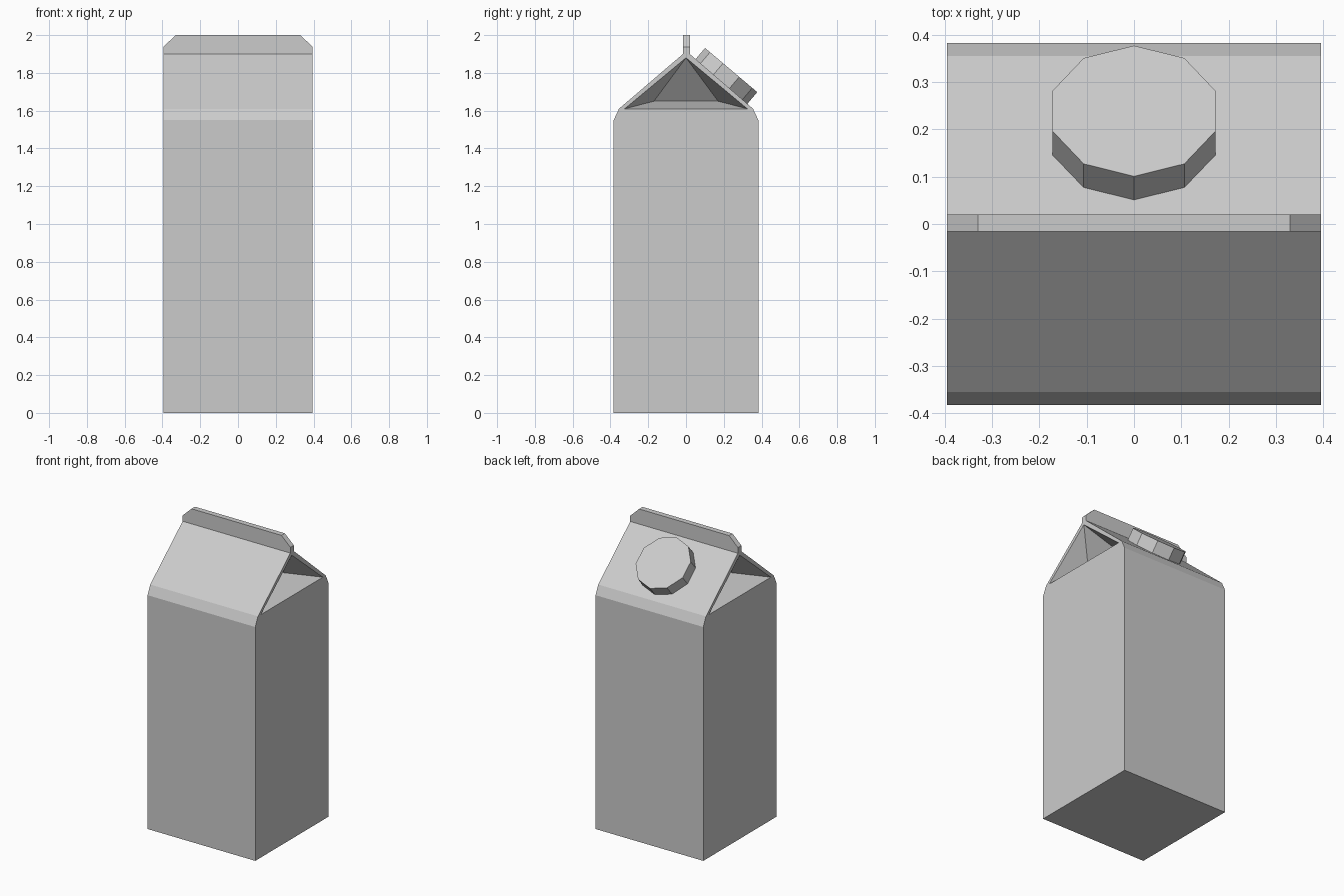
import bpy, bmesh, math
from mathutils import Vector, Matrix

if "Cube" in bpy.data.objects:
    bpy.data.objects.remove(bpy.data.objects["Cube"])

HALF_X = 0.395


def finish(bm, name):
    bmesh.ops.recalc_face_normals(bm, faces=bm.faces[:])
    mesh = bpy.data.meshes.new(name)
    bm.to_mesh(mesh)
    bm.free()
    obj = bpy.data.objects.new(name, mesh)
    bpy.context.collection.objects.link(obj)
    return obj


def prism(points, direction):
    """Extrude one closed polygon along a direction."""
    bm = bmesh.new()
    face = bm.faces.new([bm.verts.new(p) for p in points])
    ext = bmesh.ops.extrude_face_region(bm, geom=[face], use_keep_orig=True)
    moved = [g for g in ext["geom"] if isinstance(g, bmesh.types.BMVert)]
    bmesh.ops.translate(bm, verts=moved, vec=direction)
    return bm


# Carton: gabled side profile with the top fin, extruded along x
profile = [(-0.383, 0), (0.383, 0), (0.383, 1.55), (0.355, 1.61), (0.02, 1.9), (0.02, 2.0),
           (-0.016, 2.0), (-0.016, 1.9), (-0.355, 1.61), (-0.383, 1.55)]
bm = prism([(-HALF_X, y, z) for y, z in profile], (2 * HALF_X, 0, 0))

# Clipped corners of the fin
for side in (-1, 1):
    bmesh.ops.bisect_plane(bm, geom=bm.verts[:] + bm.edges[:] + bm.faces[:],
                           plane_co=(side * 0.33, 0, 2.0),
                           plane_no=Vector((side * 0.062, 0, 0.065)).normalized(),
                           clear_outer=True)
    bmesh.ops.holes_fill(bm, edges=[e for e in bm.edges if e.is_boundary], sides=0)
carton = finish(bm, "carton")

# Folded-in gable pockets at both ends
bm = bmesh.new()
for side in (-1, 1):
    pts = [(x, y, z) for x in (HALF_X, HALF_X + 0.1)
           for y, z in ((-0.325, 1.61), (0.325, 1.61), (0, 1.88))]
    pts += [(0.21, -0.17, 1.65), (0.21, 0.17, 1.65)]
    verts = [bm.verts.new((side * x, y, z)) for x, y, z in pts]
    bmesh.ops.convex_hull(bm, input=verts)
cutter = finish(bm, "gable_pocket_cutter")
cutter.hide_render = True
cutter.display_type = 'WIRE'
cut = carton.modifiers.new("gable_pockets", 'BOOLEAN')
cut.operation = 'DIFFERENCE'
cut.solver = 'EXACT'
cut.object = cutter

# Ten-sided cap on the rear roof slope
ring = [(0.181 * math.sin(i * math.tau / 10), 0.181 * math.cos(i * math.tau / 10), 0)
        for i in range(10)]
bm = prism(ring, (0, 0, -0.083))
bmesh.ops.transform(bm, verts=bm.verts[:],
                    matrix=Matrix.Translation((0, 0.239, 1.815))
                    @ Matrix.Rotation(math.radians(-40.2), 4, 'X'))
finish(bm, "cap")
